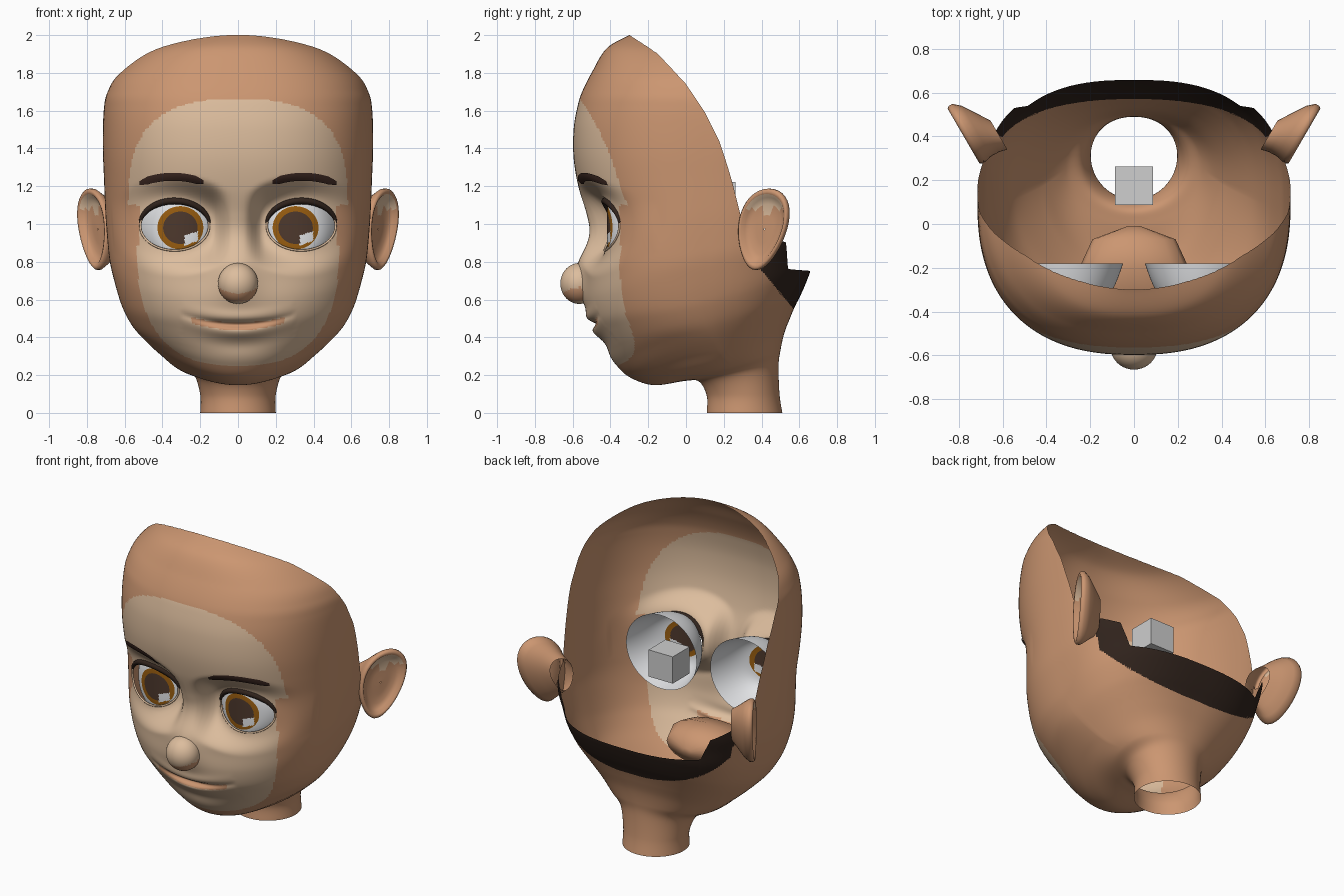
import bpy, math
from mathutils import Vector
from mathutils.bvhtree import BVHTree

if "Cube" in bpy.data.objects:
    bpy.data.objects.remove(bpy.data.objects["Cube"])

# ---------- colours ----------
def mat(name, r, g, b):
    m = bpy.data.materials.new(name)
    m.diffuse_color = (r, g, b, 1)
    m.use_nodes = True
    m.node_tree.nodes["Principled BSDF"].inputs["Base Color"].default_value = m.diffuse_color
    return m

SKIN = mat("tan_skin", 0.60, 0.305, 0.165)
LIGHT = mat("light_skin", 0.72, 0.51, 0.34)
HAIR = mat("dark_hair", 0.03, 0.017, 0.012)
WHITE = mat("eye_white", 0.80, 0.81, 0.83)
IRIS = mat("amber_iris", 0.32, 0.11, 0.005)
PUPIL = mat("brown_pupil", 0.075, 0.04, 0.026)
BROW = mat("brow_brown", 0.05, 0.023, 0.017)
GREY = mat("grey_block", 0.62, 0.62, 0.62)

# ---------- helpers ----------
def build(name, verts, faces, mats, rule=None, smooth=True):
    """Mesh object; rule(face_index, centre, normal) gives the material index."""
    me = bpy.data.meshes.new(name)
    me.from_pydata(verts, [], faces)
    for m in mats:
        me.materials.append(m)
    me.update()
    for p in me.polygons:
        p.use_smooth = smooth
        if rule:
            p.material_index = rule(p.index, p.center, p.normal)
    ob = bpy.data.objects.new(name, me)
    bpy.context.collection.objects.link(ob)
    return ob

def grid(rows, cols, closed=True):
    n = cols if closed else cols - 1
    return [(r * cols + c, r * cols + (c + 1) % cols, (r + 1) * cols + (c + 1) % cols, (r + 1) * cols + c)
            for r in range(rows - 1) for c in range(n)]

def tube(name, path, radii, m, sides=8):
    verts = []
    for i, p in enumerate(path):
        t = (path[min(i + 1, len(path) - 1)] - path[max(i - 1, 0)]).normalized()
        a = t.cross(Vector((0, 1, 0))).normalized()
        b = t.cross(a)
        for k in range(sides):
            w = 2 * math.pi * k / sides
            verts.append(p + (a * math.cos(w) + b * math.sin(w)) * radii[i])
    return build(name, verts, grid(len(path), sides), [m])

def lerp_table(tab, v):
    for (a, p), (b, q) in zip(tab, tab[1:]):
        if v <= b:
            return p + (q - p) * (v - a) / (b - a)
    return tab[-1][1]

def step(a, b, v):
    t = max(0.0, min(1.0, (v - a) / (b - a)))
    return t * t * (3 - 2 * t)

def gauss(v, w):
    return math.exp(-(v / w) ** 2)

# ---------- head cross-sections: front y, z, back y, z, half width, widest y ----------
RINGS = [(.11, 0, .51, 0, .20, .31), (.11, .09, .495, .1, .20, .31), (.07, .165, .49, .25, .235, .28),
         (0, .17, .50, .33, .31, .25), (-.17, .147, .52, .42, .385, .20), (-.30, .19, .55, .50, .46, .16),
         (-.375, .26, .58, .57, .525, .13), (-.42, .33, .61, .63, .57, .11), (-.47, .42, .64, .70, .61, .1),
         (-.51, .50, .66, .76, .635, .1), (-.53, .60, .67, .84, .66, .1), (-.53, .70, .69, .92, .68, .1),
         (-.53, .80, .70, 1.0, .69, .1), (-.51, .95, .71, 1.1, .70, .1), (-.525, 1.05, .71, 1.2, .705, .1),
         (-.57, 1.2, .71, 1.3, .71, .1), (-.595, 1.35, .71, 1.4, .715, .1), (-.595, 1.5, .70, 1.5, .715, .1),
         (-.575, 1.62, .70, 1.6, .71, .1), (-.55, 1.7, .65, 1.68, .695, .1), (-.50, 1.8, .60, 1.78, .64, .1),
         (-.42, 1.93, .50, 1.9, .49, .1), (-.30, 2.0, .30, 2.0, .28, .1)]
LAST = len(RINGS) - 1
# open upper edge of the shell, seen from the side (y, z)
CUT = [(-.3, 2.0), (-.15, 1.9), (0, 1.74), (.1, 1.59), (.18, 1.43), (.24, 1.24), (.3, 1.0), (.42, .95),
       (.53, .9), (.54, .76), (.8, .74)]

def ring(s):
    i = min(int(s), LAST - 1)
    t = s - i
    p = [RINGS[max(0, min(LAST, i + k))] for k in (-1, 0, 1, 2)]
    return [.5 * (2 * b + (c - a) * t + (2 * a - 5 * b + 4 * c - d) * t * t + (3 * b - a - 3 * c + d) * t ** 3)
            for a, b, c, d in zip(*p)]

def shell(s, a):
    yf, zf, yb, zb, w, ym = ring(s)
    sn, cs = math.sin(a), math.cos(a)
    n = 2 + (.4 * step(5, 12, s) if cs > 0 else .6 * step(1, 7, s))
    x = math.copysign(w * abs(sn) ** (2 / n), sn)
    y = ym + (yf - ym if cs > 0 else yb - ym) * abs(cs) ** (2 / n)
    # jaw rings curve upward away from the chin
    lift = .10 * step(3, 4.5, s) * (1 - step(5, 9, s)) * (x / w) ** 2 * max(0, cs)
    return x, y, zf + (zb - zf) * (y - yf) / (yb - yf) + lift

def eye_d(x, z):
    return math.hypot((abs(x) - .335) / .182, (z - .99) / .13)

def socket_y(x):
    return -.43 + 1.65 * (abs(x) - .30) ** 2

def mouth_z(x):
    return .468 + .6 * x * x

def sculpt(x, y, z):
    """Eye sockets, nose and lips pressed into the plain shell."""
    if y > -.15:
        return x, y, z
    w = (1 - step(1.0, 2.1, eye_d(x, z))) * step(.02, .14, abs(x))
    y += (socket_y(x) - y) * w
    y -= .025 * gauss(x, .09) * gauss(z - .80, .09) + .04 * gauss(x, .12) * gauss(z - .69, .11)
    dz, f = z - mouth_z(x), gauss(x / .2, 1) if abs(x) < .3 else 0
    y += f * (.03 * gauss(dz, .016) - .012 * gauss(dz - .04, .03) - .018 * gauss(dz + .042, .03))
    return x, y + f * .012 * gauss(dz + .11, .04), z

# ---------- head shell ----------
COLS, ROWS = 280, 220
tops = []
for c in range(COLS):
    a, s = 2 * math.pi * c / COLS, 4.0
    while s < LAST:
        _, y, z = shell(s, a)
        if y > -.3 and z > lerp_table(CUT, y):
            break
        s += .02
    tops.append(min(s, LAST))
verts = [sculpt(*shell(tops[c] * r / (ROWS - 1), 2 * math.pi * c / COLS)) for r in range(ROWS) for c in range(COLS)]
faces = grid(ROWS, COLS)
face_tree = BVHTree.FromPolygons([Vector(v) for v in verts], faces)

def in_eye(f):
    x, y, z = (sum(verts[i][k] for i in f) / 4 for k in range(3))
    return y < -.15 and eye_d(x, z) < 1

# cut the eye openings and round their edges
removed = {i for f in faces if in_eye(f) for i in f}
faces = [f for f in faces if not in_eye(f)]
for i in removed & {i for f in faces for i in f}:
    x, y, z = verts[i]
    d, cx = eye_d(x, z), math.copysign(.335, x)
    verts[i] = (cx + (x - cx) / d, y, .99 + (z - .99) / d)
used = sorted({i for f in faces for i in f})
index = {o: n for n, o in enumerate(used)}
verts = [verts[i] for i in used]
faces = [tuple(index[i] for i in f) for f in faces]

def head_colour(i, c, n):
    x, y, z = abs(c.x), c.y, c.z
    if y > .4 and z > .55 + max(0, .57 - y) * 1.2:
        return 2
    if y > -.2:
        return 0
    if x < .245 and -.03 < z - mouth_z(x) < .014 * (1 - x / .3):
        return 0
    if z > 1.1:
        return int((x / .58) ** 2.8 + ((z - 1.1) / .56) ** 2.8 < 1)
    if z < .89:
        return int((x / .535) ** 2.6 + ((.89 - z) / .64) ** 2.6 < 1)
    return int(x < .52)

build("head", verts, faces, [SKIN, LIGHT, HAIR], head_colour)

# ---------- nose tip ----------
nv = [(.106 * math.sin(v) * math.cos(u), -.565 - .1 * math.cos(v), .685 + .108 * math.sin(v) * math.sin(u))
      for v in [math.pi * .58 * (r + .02) / 24 for r in range(25)] for u in [2 * math.pi * k / 48 for k in range(48)]]
build("nose", nv, grid(25, 48) + [tuple(range(47, -1, -1))], [LIGHT, SKIN],
      lambda i, c, n: int(.59 + c.x ** 2 < c.z < .632 + 3 * c.x ** 2 and c.z < .67))

# ---------- mouth pocket behind the lips ----------
mv = [(rx * math.cos(u), y, .475 + rz * math.sin(u))
      for y, rx, rz in [(-.42, .21, .02), (-.36, .24, .07), (-.2, .25, .12), (-.07, .19, .10), (-.01, .03, .02)]
      for u in [2 * math.pi * k / 16 for k in range(16)]]
build("mouth_pocket", mv, grid(5, 16) + [tuple(range(64, 80))], [SKIN])

# ---------- paired parts ----------
SEG, ER = 64, 42
for sx, side in ((-1, "left"), (1, "right")):
    # eyeball: open bowl, coloured in rings round the pupil
    ex, ez = sx * .305, .98
    ev = []
    for r in range(ER + 1):
        t = (r + .02) / (ER + .02)
        for k in range(SEG):
            u = 2 * math.pi * k / SEG
            x = ex + .255 * t * math.cos(u)
            y = socket_y(x) + .012
            ev.append((x, y + (-.18 - y) * t ** 6, ez + .24 * t * math.sin(u)))

    def eye_colour(i, c, n):
        if abs(c.x - ex - .058) < .036 and abs(c.z - ez + .055 - .3 * (c.x - ex - .06)) < .026:
            return 0
        return 2 if i // SEG < 15 else 1 if i // SEG < 20 else 0
    build(side + "_eye", ev, grid(ER + 1, SEG), [WHITE, IRIS, PUPIL], eye_colour)

    # eyelid rim and upper lash
    def lid(deg, grow):
        w = math.radians(deg)
        x = sx * (.335 + .182 * grow * math.cos(w))
        return Vector((x, socket_y(x) - .001, .99 + .13 * grow * math.sin(w)))
    tube(side + "_lower_lid", [lid(d, 1.0) for d in range(170, 376, 5)], [.006] * 42, LIGHT)
    lash = list(range(6, 175, 4))
    tube(side + "_lash", [lid(d, 1.02) for d in lash],
         [.004 + .014 * math.sin(math.pi * i / (len(lash) - 1)) ** .6 if 0 < i < len(lash) - 1 else .004
          for i in range(len(lash))], HAIR)

    # eyebrow: thin plate laid on the forehead
    bv = []
    for i in range(25):
        x = .182 + .34 * i / 24
        half = .021 * min(1, .5 + 4 * i / 24, .5 + 4 * (24 - i) / 24)
        for k in (-1, -.5, 0, .5, 1):
            z = 1.25 - 1.1 * (x - .345) ** 2 + half * k
            hit = face_tree.ray_cast(Vector((sx * x, -2, z)), Vector((0, 1, 0)))[0]
            bv.append((sx * x, hit.y - .008, z))
    build(side + "_eyebrow", bv, grid(25, 5, False), [BROW])

    # ear: shallow dish leaning backwards, its back tapering into the head (size, depth, shift to root)
    prof = [(.5, -.125, -.075), (.68, -.085, -.04), (.88, -.045, -.01), (1, -.012, 0), (1, .008, 0), (.95, .018, 0),
            (.87, .014, 0), (.78, -.008, 0), (.62, -.02, 0), (.35, -.022, 0), (.02, -.02, 0)]
    av = []
    for sc, off, sh in prof:
        for k in range(40):
            w = 2 * math.pi * k / 40
            sn = math.sin(w)
            u = sc * (.145 * math.cos(w) * (1 + .22 * sn) + .04 * sn) + sh
            av.append((sx * (.76 + .5 * u + .86 * off), .405 + .86 * u - .5 * off, .972 + .215 * sc * sn))
    build(side + "_ear", av, grid(len(prof), 40), [SKIN, LIGHT],
          lambda i, c, n: int(i // 40 in (6, 7, 8) and c.z > 1.07))

# ---------- loose block inside the head ----------
bpy.ops.mesh.primitive_cube_add(size=.175, location=(0, .175, 1.135))
block = bpy.context.object
block.name = "inner_block"
block.data.materials.append(GREY)
